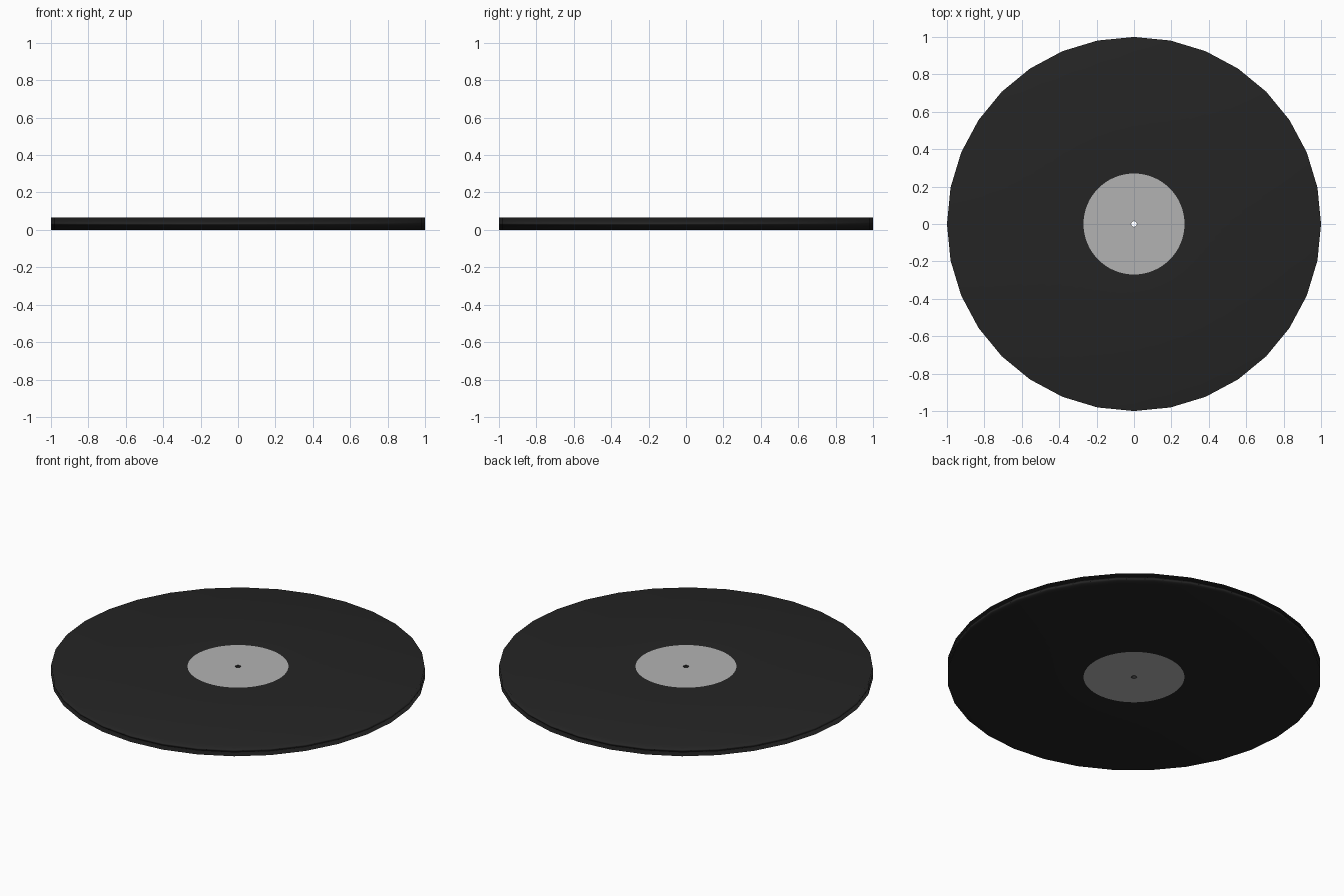
import bpy, bmesh, math

if "Cube" in bpy.data.objects:
    bpy.data.objects.remove(bpy.data.objects["Cube"])

H = 0.065      # thickness
SIDES = 32     # visible sides of the rim
N = SIDES * 2  # finer count for the round label


def material(name, v):
    m = bpy.data.materials.new(name)
    m.diffuse_color = (v, v, v, 1)
    m.use_nodes = True
    m.node_tree.nodes["Principled BSDF"].inputs["Base Color"].default_value = m.diffuse_color
    return m


def radius_at(i, r, polygon):
    # on the faceted rim, odd points lie on the straight side
    return r * math.cos(math.pi / SIDES) if polygon and i % 2 else r


def revolve(name, profile, mat, smooth=False):
    """Spin (radius, z, faceted) points around z into an open strip."""
    bm = bmesh.new()
    rings = []
    for r, z, polygon in profile:
        ring = []
        for i in range(N):
            a = 2 * math.pi * i / N
            q = radius_at(i, r, polygon)
            ring.append(bm.verts.new((q * math.cos(a), q * math.sin(a), z)))
        rings.append(ring)
    for lo, hi in zip(rings, rings[1:]):
        for i in range(N):
            j = (i + 1) % N
            f = bm.faces.new((lo[i], lo[j], hi[j], hi[i]))
            f.smooth = smooth
    me = bpy.data.meshes.new(name)
    bm.to_mesh(me)
    bm.free()
    me.materials.append(mat)
    ob = bpy.data.objects.new(name, me)
    bpy.context.collection.objects.link(ob)
    return ob


black = material("vinyl_black", 0.018)
grey = material("label_grey", 0.45)
R, L, HOLE = 1.0, 0.27, 0.015

# Vinyl disc: underside, faceted rim, top
disc = revolve("vinyl_disc", [(L, 0, False), (R, 0, True), (R, H, True), (L, H, False)],
               black, smooth=True)
disc.modifiers.new("face_weighted", 'WEIGHTED_NORMAL')

# Paper labels flush with both faces
revolve("top_label", [(L, H, False), (HOLE, H, False)], grey)
revolve("bottom_label", [(HOLE, 0, False), (L, 0, False)], grey)

# Wall of the centre hole
revolve("spindle_hole", [(HOLE, H, False), (HOLE, 0, False)], black)
